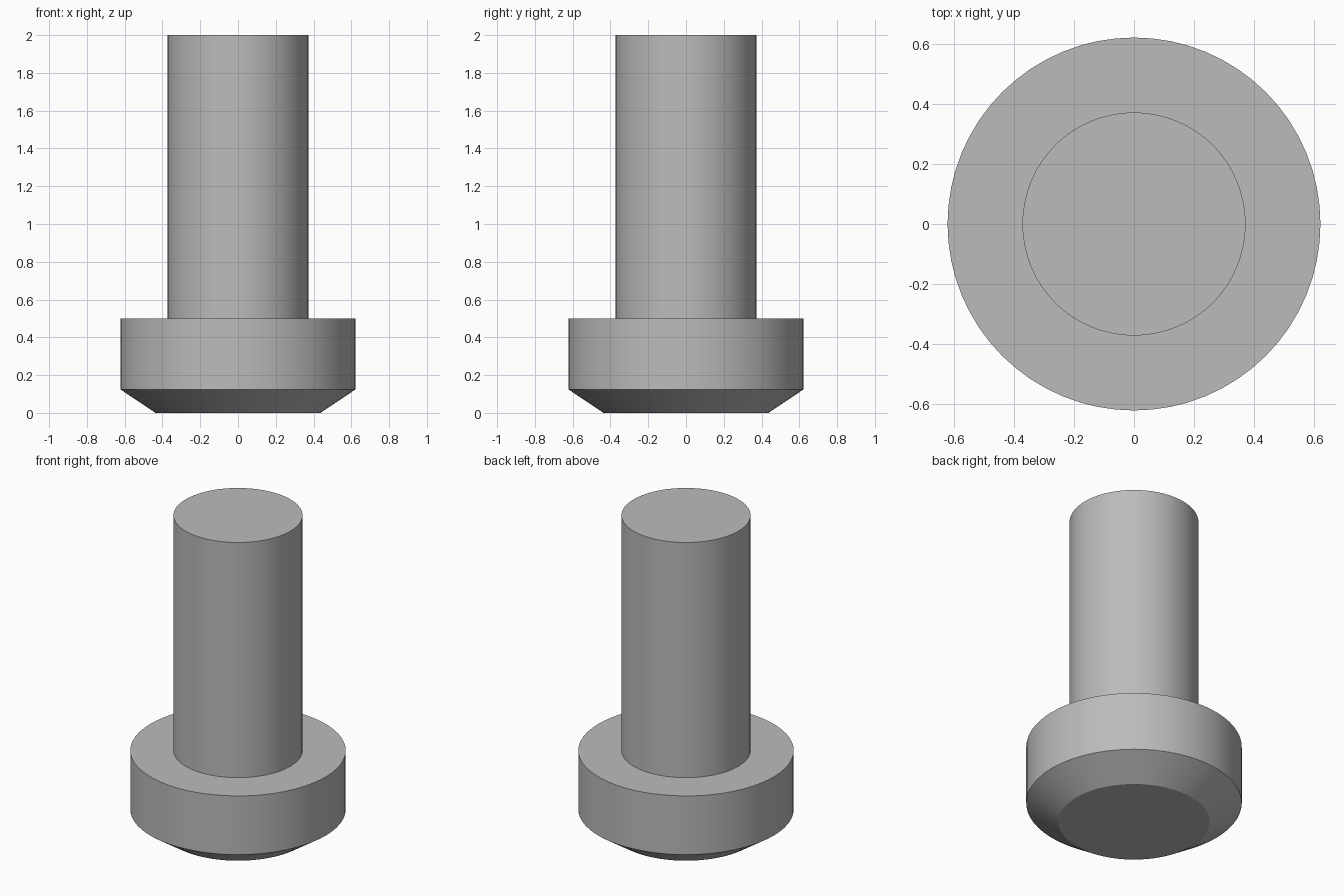
import bpy
import bmesh
import math

SIDES = 64
SHAFT_R, HEAD_R, TIP_R = 0.373, 0.623, 0.437
CHAMFER_Z, HEAD_Z, TOP_Z = 0.125, 0.5, 2.0

cube = bpy.data.objects.get("Cube")
if cube:
    bpy.data.objects.remove(cube, do_unlink=True)

# Plain grey metal
grey = bpy.data.materials.new("grey_metal")
grey.use_nodes = True
color = (0.5, 0.5, 0.5, 1.0)
grey.diffuse_color = color
grey.node_tree.nodes["Principled BSDF"].inputs["Base Color"].default_value = color


def lathe(name, profile, cap_bottom=False, cap_top=False):
    """Revolve (radius, height) points, listed bottom to top, around z."""
    bm = bmesh.new()
    rings = []
    for r, z in profile:
        angles = [math.tau * i / SIDES for i in range(SIDES)]
        rings.append([bm.verts.new((r * math.cos(a), r * math.sin(a), z)) for a in angles])
    for low, high in zip(rings, rings[1:]):
        for i in range(SIDES):
            j = (i + 1) % SIDES
            bm.faces.new((low[i], low[j], high[j], high[i]))
    if cap_bottom:
        bm.faces.new(rings[0][::-1])
    if cap_top:
        bm.faces.new(rings[-1])
    mesh = bpy.data.meshes.new(name)
    bm.to_mesh(mesh)
    bm.free()
    mesh.materials.append(grey)
    obj = bpy.data.objects.new(name, mesh)
    bpy.context.collection.objects.link(obj)
    bpy.ops.object.select_all(action="DESELECT")
    obj.select_set(True)
    bpy.context.view_layer.objects.active = obj
    bpy.ops.object.shade_smooth_by_angle(angle=math.radians(25))
    return obj


# Chamfered head, with its shoulder meeting the shaft
lathe("bolt_head", [(TIP_R, 0), (HEAD_R, CHAMFER_Z), (HEAD_R, HEAD_Z), (SHAFT_R, HEAD_Z)],
      cap_bottom=True)

# Straight shaft
lathe("bolt_shaft", [(SHAFT_R, HEAD_Z), (SHAFT_R, TOP_Z)], cap_top=True)
